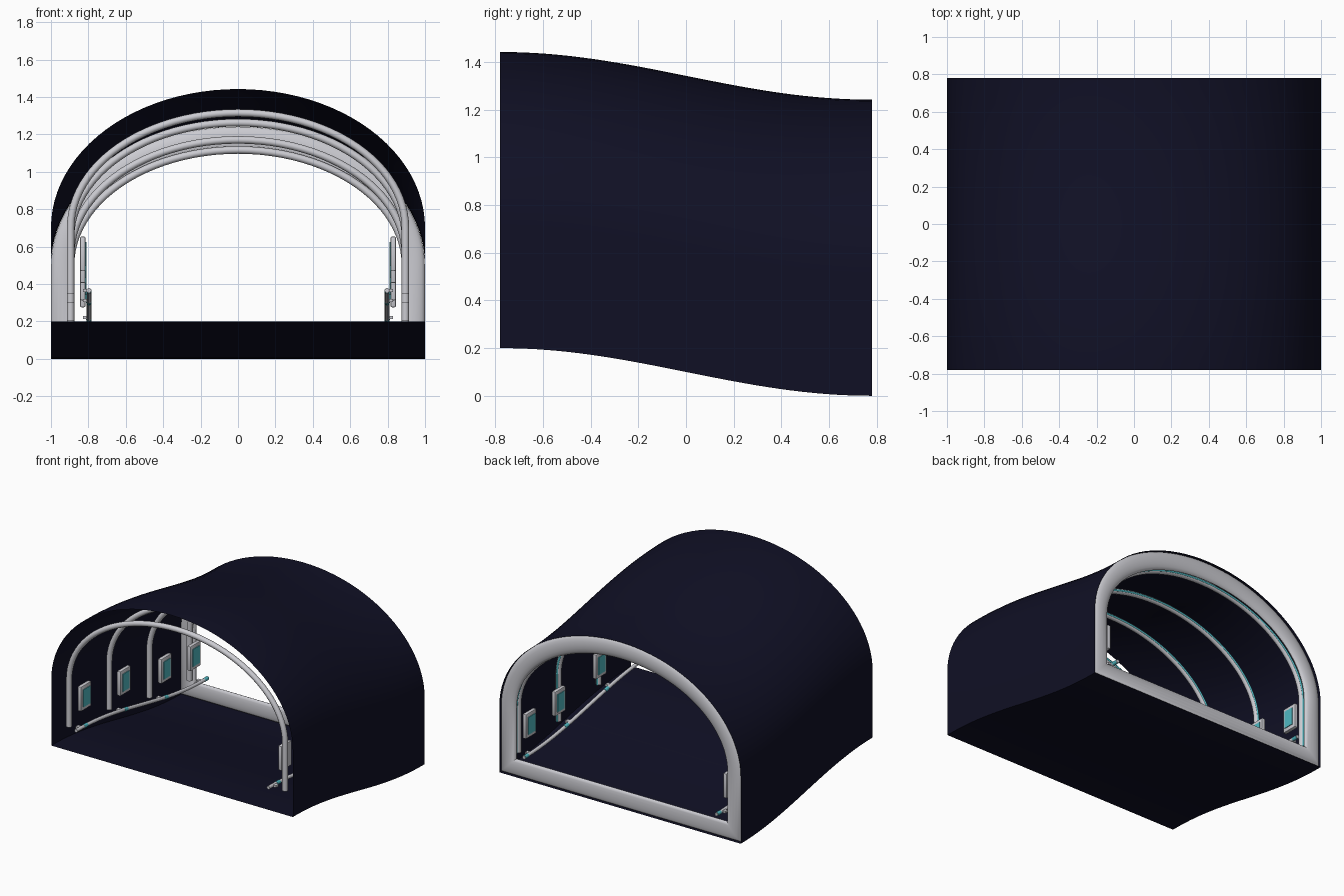
import bpy
import bmesh
from math import sin, cos, pi
from mathutils import Vector

if "Cube" in bpy.data.objects:
    bpy.data.objects.remove(bpy.data.objects["Cube"])

HALF = 0.78          # half length of the tunnel
RIBS = (-0.72, -0.245, 0.23, 0.705)
PANELS = (-0.63, -0.165, 0.32, 0.665)


def material(name, rgb, rough=0.5):
    m = bpy.data.materials.new(name)
    m.use_nodes = True
    m.diffuse_color = (*rgb, 1)
    bsdf = m.node_tree.nodes["Principled BSDF"]
    bsdf.inputs["Base Color"].default_value = (*rgb, 1)
    bsdf.inputs["Roughness"].default_value = rough
    return m


NAVY = material("dark navy", (0.005, 0.005, 0.018))
GREY = material("light grey", (0.6, 0.6, 0.64))
CYAN = material("cyan glow", (0.08, 0.48, 0.54))


def drop(y):
    """Height of the floor along the S-shaped length."""
    return 0.1 * (1 + cos(pi * (y + HALF) / (2 * HALF)))


def arch(half_width, base, spring, top, steps=48):
    """Open arch outline from right foot to left foot."""
    pts = [(half_width, base)]
    for i in range(steps + 1):
        a = pi * i / steps
        pts.append((half_width * cos(a), spring + (top - spring) * sin(a)))
    pts.append((-half_width, base))
    return pts


def section(inset, y):
    outline = arch(1 - inset, inset, 0.5, 1.242 - 1.1 * inset)
    return [(x, y, z + drop(y)) for x, z in outline]


def finish(obj, mat, angle=40):
    obj.data.materials.append(mat)
    bpy.ops.object.select_all(action='DESELECT')
    obj.select_set(True)
    bpy.context.view_layer.objects.active = obj
    if obj.type == 'MESH':
        bpy.ops.object.shade_smooth_by_angle(angle=angle * pi / 180)
    return obj


def loft(name, sections, mat, closed=False):
    """Bridge closed outlines; optionally join the last to the first."""
    bm = bmesh.new()
    rings = [[bm.verts.new(p) for p in s] for s in sections]
    pairs = list(zip(rings, rings[1:]))
    if closed:
        pairs.append((rings[-1], rings[0]))
    for a, b in pairs:
        for i in range(len(a)):
            j = (i + 1) % len(a)
            bm.faces.new((a[i], b[i], b[j], a[j]))
    bmesh.ops.recalc_face_normals(bm, faces=bm.faces)
    mesh = bpy.data.meshes.new(name)
    bm.to_mesh(mesh)
    bm.free()
    obj = bpy.data.objects.new(name, mesh)
    bpy.context.collection.objects.link(obj)
    return finish(obj, mat)


def tube(name, points, radius, mat):
    curve = bpy.data.curves.new(name, 'CURVE')
    curve.dimensions = '3D'
    curve.bevel_depth = radius
    curve.bevel_resolution = 3
    curve.use_fill_caps = True
    spline = curve.splines.new('POLY')
    spline.points.add(len(points) - 1)
    for p, co in zip(spline.points, points):
        p.co = (*co, 1)
    spline.use_smooth = True
    obj = bpy.data.objects.new(name, curve)
    bpy.context.collection.objects.link(obj)
    return finish(obj, mat)


def box(name, centre, size, mat, bevel=0.0):
    bm = bmesh.new()
    bmesh.ops.create_cube(bm, size=1)
    bmesh.ops.scale(bm, vec=Vector(size), verts=bm.verts)
    if bevel:
        bmesh.ops.bevel(bm, geom=bm.edges[:], offset=bevel, segments=2,
                        affect='EDGES', profile=0.5)
    mesh = bpy.data.meshes.new(name)
    bm.to_mesh(mesh)
    bm.free()
    obj = bpy.data.objects.new(name, mesh)
    obj.location = centre
    bpy.context.collection.objects.link(obj)
    return finish(obj, mat)


# Thin tunnel shell with floor, following the S-shaped slope
lengths = [-HALF + 2 * HALF * i / 32 for i in range(33)]
loft("tunnel_shell", [section(0, y) for y in lengths], NAVY)

# Rounded frame around the back opening
frame = []
for i in range(16):
    a = 2 * pi * i / 16
    y = 0.755 + 0.025 * sin(a)
    frame.append(section(0.063 * (1 - 0.98 * cos(a)), y))
loft("back_frame", frame, GREY, closed=True)

# Rib arches with a glowing strip on their back side
for n, y in enumerate(RIBS, 1):
    outline = arch(0.895, 0.15, 0.5, 1.115)
    z0 = drop(y)
    tube(f"rib_{n}", [(x, y, z + z0) for x, z in outline], 0.02, GREY)
    tube(f"rib_light_{n}", [(x, y + 0.016, z + z0) for x, z in outline],
         0.008, CYAN)

# Wall fittings on both sides
for side, label in ((1, "left"), (-1, "right")):
    # Handrail along the slope
    tube(f"{label}_handrail",
         [(side * 0.797, y, drop(y) + 0.165) for y in lengths], 0.013, GREY)

    # Handrail brackets and light bands
    for n, y in enumerate(RIBS, 1):
        z = drop(y) + 0.165
        box(f"{label}_bracket_{n}", (side * 0.81, y, z),
            (0.04, 0.03, 0.016), GREY)
        ends = [(side * 0.797, v, drop(v) + 0.165) for v in (y + 0.03, y + 0.07)]
        tube(f"{label}_rail_light_{n}", ends, 0.0145, CYAN)

    # Screens in bevelled housings
    for n, y in enumerate(PANELS, 1):
        z = drop(y) + 0.365
        box(f"{label}_screen_housing_{n}", (side * 0.83, y, z),
            (0.03, 0.125, 0.185), GREY, 0.008)
        box(f"{label}_screen_{n}", (side * 0.813, y, z),
            (0.006, 0.08, 0.13), CYAN)
